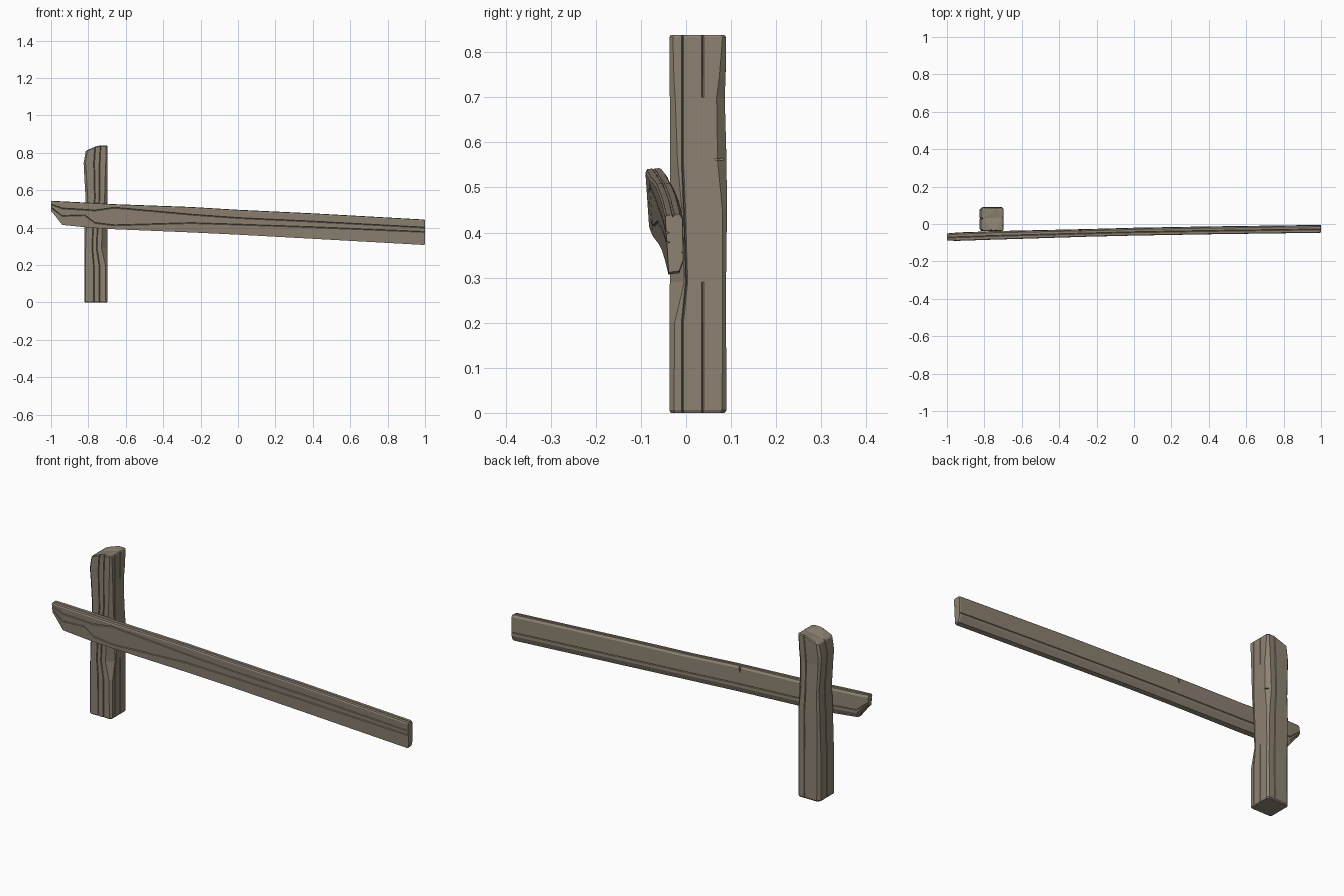
import bpy, bmesh
from mathutils import Vector

if "Cube" in bpy.data.objects:
    bpy.data.objects.remove(bpy.data.objects["Cube"])

wood = bpy.data.materials.new("weathered_wood")
wood.diffuse_color = (0.27, 0.225, 0.17, 1)
wood.use_nodes = True
wood.node_tree.nodes["Principled BSDF"].inputs["Base Color"].default_value = wood.diffuse_color


def grooved(corners, grooves, w=0.0025):
    """Closed 2D outline with V grooves; grooves = {edge: [(fraction, depth)]}."""
    c = sum(corners, Vector((0, 0))) / len(corners)
    out = []
    for i, a in enumerate(corners):
        d = corners[(i + 1) % len(corners)] - a
        out.append(a)
        n = Vector((-d.y, d.x)).normalized()
        if n.dot(c - a) < 0:
            n = -n
        k = w / max(d.length, 0.001)
        for t, depth in grooves.get(i, []):
            out += [a + d * (t - k), a + d * t + n * depth, a + d * (t + k)]
    return out


def loft(name, rings):
    """Skin a list of 3D rings and close both ends."""
    bm = bmesh.new()
    rows = [[bm.verts.new(p) for p in r] for r in rings]
    n = len(rows[0])
    for a, b in zip(rows, rows[1:]):
        for i in range(n):
            j = (i + 1) % n
            bm.faces.new((a[i], a[j], b[j], b[i]))
    bm.faces.new(rows[0][::-1])
    bm.faces.new(rows[-1])
    bmesh.ops.recalc_face_normals(bm, faces=bm.faces)
    bmesh.ops.triangulate(bm, faces=[f for f in bm.faces if len(f.verts) > 4])
    me = bpy.data.meshes.new(name)
    bm.to_mesh(me)
    bm.free()
    me.materials.append(wood)
    ob = bpy.data.objects.new(name, me)
    bpy.context.collection.objects.link(ob)
    return ob


def notch(ob, a, b, c, axis):
    """Cut a thin triangular nick (points a, b, c swept along axis)."""
    tri = [Vector(p) for p in (a, b, c)]
    s = Vector(axis)
    cut = loft("nick_cutter", [tri, [p + s for p in tri]])
    cut.hide_render = True
    m = ob.modifiers.new("nick", 'BOOLEAN')
    m.operation, m.solver, m.object = 'DIFFERENCE', 'EXACT', cut
    bpy.context.view_layer.objects.active = ob
    bpy.ops.object.modifier_apply(modifier=m.name)
    bpy.data.objects.remove(cut)


def end_bevel(ring, s):
    """Slightly shrink a ring around its middle for a worn end."""
    c = sum(ring, Vector()) / len(ring)
    return [c + (p - c) * s for p in ring]


# Post: z, left, right, front, back, chamfers (FR, BR, BL, FL), right crack depth
post_rows = [
    (0.006, -.822, -.697, -.037, .090, (.010, .010, .014, .006), .007),
    (0.20, -.822, -.697, -.037, .089, (.012, .008, .014, .006), .006),
    (0.29, -.821, -.698, -.036, .089, (.032, .008, .012, .007), 0),
    (0.45, -.819, -.697, -.035, .091, (.026, .010, .010, .010), 0),
    (0.56, -.815, -.697, -.035, .090, (.016, .020, .008, .012), 0),
    (0.70, -.823, -.697, -.036, .086, (.012, .018, .010, .012), .001),
    (0.745, -.825, -.697, -.037, .088, (.010, .014, .012, .010), .006),
    (0.834, -.814, -.697, -.037, .089, (.008, .008, .010, .008), .006),
]
rings = []
for z, l, r, f, b, (fr, br, bl, fl), d in post_rows:
    pts = [Vector(p) for p in (
        (l + fl, f), (r - fr, f), (r, f + fr), (r, b - br),
        (r - br, b), (l + bl, b), (l, b - bl), (l, f + fl))]
    span = b - br - f - fr
    shape = grooved(pts, {
        0: [(.42, .007), (.70, .007)],
        2: [(max(.06, (-.008 - f - fr) / span), .007), ((.037 - f - fr) / span, d)],
        4: [(.3, .004)],
        6: [(.45, .005)]})
    # top is cut level on the right and falls away on the left
    rings.append([Vector((p.x, p.y, min(z, .804 + (p.x + .82) * .42) if z > .8 else z))
                  for p in shape])
bottom = [p - Vector((0, 0, .006)) for p in end_bevel(rings[0], .94)]
top = [p + Vector((0, 0, .005)) for p in end_bevel(rings[-1], .94)]
post = loft("post", [bottom] + rings + [top])
notch(post, (-.69, .060, .562), (-.69, .10, .558), (-.69, .10, .568), (-.02, 0, 0))

# Rail: x, top z, bottom z, front y, back y, front crack heights, top crack depth
rail_rows = [
    (-.994, .543, .483, -.089, -.050, .522, .503, .002),
    (-.94, .540, .414, -.090, -.045, .502, .462, .002),
    (-.82, .534, .402, -.086, -.041, .495, .466, .003),
    (-.765, .531, .397, -.084, -.038, .491, .425, .003),
    (-.66, .525, .391, -.081, -.036, .506, .412, .003),
    (-.25, .510, .374, -.068, -.027, .469, .424, .002),
    (0, .495, .362, -.062, -.020, .451, .416, .006),
    (.40, .476, .340, -.055, -.013, .432, .402, .007),
    (.994, .443, .307, -.047, -.005, .400, .377, .006),
]
rings = []
for x, t, b, f, k, g1, g2, d in rail_rows:
    h = t - b
    pts = [Vector(p) for p in (
        (f + .008, b), (k - .010, b + .003), (k, b + h * .22),
        (k - .002, t - .010), (k - .009, t), (f + .003, t - .002), (f, t - .008))]
    s = lambda z: (t - .008 - z) / (h - .008)
    shape = grooved(pts, {2: [(.18, .003)], 4: [(.5, d)],
                          6: [(s(g1), .009), (s(g2), .008)]})
    rings.append([Vector((x, p.x, p.y)) for p in shape])
left = [p - Vector((.006, 0, 0)) for p in end_bevel(rings[0], .93)]
right = [p + Vector((.006, 0, 0)) for p in end_bevel(rings[-1], .94)]
rail = loft("rail", [left] + rings + [right])
notch(rail, (-.285, -.037, .478), (-.295, -.037, .525), (-.275, -.037, .525), (0, .03, 0))
